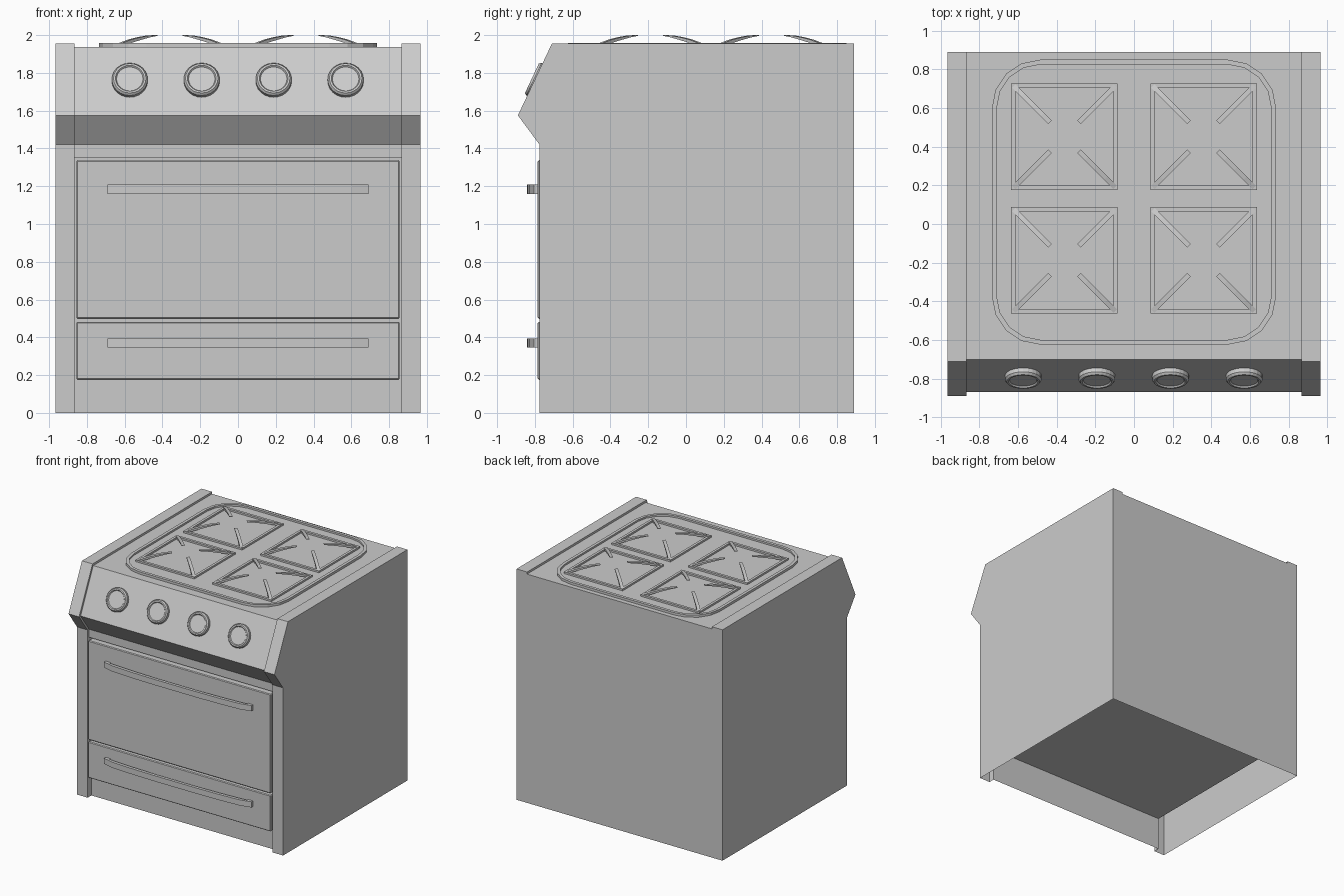
import bpy, bmesh, math
from mathutils import Matrix, Vector

if "Cube" in bpy.data.objects:
    bpy.data.objects.remove(bpy.data.objects["Cube"])


def finish(name, bm, bevel=0):
    bmesh.ops.recalc_face_normals(bm, faces=bm.faces)
    me = bpy.data.meshes.new(name)
    bm.to_mesh(me)
    bm.free()
    ob = bpy.data.objects.new(name, me)
    bpy.context.collection.objects.link(ob)
    if bevel:
        m = ob.modifiers.new("bevel", 'BEVEL')
        m.width, m.segments = bevel, 1
    return ob


def loft(bm, rings, closed=True, cap_start=False, cap_end=False):
    loops = [[bm.verts.new(p) for p in r] for r in rings]
    n = len(loops[0])
    for a, b in zip(loops, loops[1:]):
        for i in range(n if closed else n - 1):
            j = (i + 1) % n
            bm.faces.new((a[i], a[j], b[j], b[i]))
    if cap_start:
        bm.faces.new(loops[0])
    if cap_end:
        bm.faces.new(loops[-1])


def box(name, x0, x1, y0, y1, z0, z1, bevel=0):
    bm = bmesh.new()
    loft(bm, [[(x0, y0, z), (x1, y0, z), (x1, y1, z), (x0, y1, z)] for z in (z0, z1)], True, True, True)
    return finish(name, bm, bevel)


# Body shell: raised side profile and inset centre profile, open underneath
side = [(-.775, 0), (-.775, 1.34), (-.775, 1.37), (-.775, 1.42), (-.89, 1.575),
        (-.71, 1.955), (.89, 1.955), (.89, 0)]
centre = [(-.725, 0), (-.725, 1.352), (-.757, 1.352), (-.757, 1.42), (-.87, 1.575),
          (-.70, 1.937), (.89, 1.937), (.89, 0)]
stations = [(-.965, side), (-.866, side), (-.866, centre), (.866, centre), (.866, side), (.965, side)]
bm = bmesh.new()
loft(bm, [[(x, y, z) for y, z in prof] for x, prof in stations], False, True, True)
bmesh.ops.dissolve_degenerate(bm, dist=1e-5, edges=bm.edges)
finish("body_shell", bm)

# Floor plate inside the body
bm = bmesh.new()
bm.faces.new([bm.verts.new((x, y, .28)) for x, y in ((-.866, -.725), (-.866, .89), (.866, .89), (.866, -.725))])
finish("floor_plate", bm)

# Oven door and drawer
box("oven_door", -.855, .855, -.785, -.725, .498, 1.338, .006)
box("drawer_front", -.855, .855, -.785, -.725, .175, .482, .006)


# Bowed handles
def handle(name, z0, z1):
    half = [(.69, .645, -.783, -.783), (.69, .645, -.806, -.797), (.60, .60, -.828, -.802),
            (.42, .42, -.838, -.812), (.2, .2, -.843, -.818)]
    rows = half + [(-a, -b, c, d) for a, b, c, d in reversed(half)]
    bm = bmesh.new()
    loft(bm, [[(a, c, z0), (a, c, z1), (b, d, z1), (b, d, z0)] for a, b, c, d in rows], True, True, True)
    finish(name, bm)


handle("door_handle", 1.16, 1.208)
handle("drawer_handle", .345, .393)

# Control knobs: lathed raised rings on the sloped panel
slope = math.atan2(.362, .17)
for i in range(4):
    bm = bmesh.new()
    prof = [(.095, -.005), (.095, .022), (.086, .034), (.076, .034), (.07, .026)]
    n = 24
    loft(bm, [[(r * math.cos(2 * math.pi * k / n), r * math.sin(2 * math.pi * k / n), h)
               for k in range(n)] for r, h in prof], True, False, True)
    knob = finish("control_knob_%d" % (i + 1), bm)
    up = Vector((0, math.cos(slope), math.sin(slope)))
    out = Vector((0, -math.sin(slope), math.cos(slope)))
    rot = Matrix((Vector((1, 0, 0)), up, out)).transposed().to_4x4()
    knob.matrix_world = Matrix.Translation((-.573 + .381 * i, -.785, 1.757)) @ rot


# Cooktop tray with a raised rounded rim
def rounded(inset, z, segs=4):
    hx, hy, r, cy = .735 - inset, .737 - inset, .25 - inset, .113
    pts = []
    for q, (sx, sy) in enumerate(((1, 1), (-1, 1), (-1, -1), (1, -1))):
        for k in range(segs + 1):
            a = math.pi / 2 * (q + k / segs)
            pts.append((sx * (hx - r) + r * math.cos(a), cy + sy * (hy - r) + r * math.sin(a), z))
    return pts


bm = bmesh.new()
loft(bm, [rounded(0, 1.936), rounded(0, 1.957), rounded(.025, 1.957), rounded(.025, 1.942)], True, False, True)
finish("cooktop_tray", bm)

# Burner grates: square frame with four curved prongs each
prong = [(.262, 1.942, 1.958), (.215, 1.958, 1.976), (.165, 1.974, 1.989),
         (.115, 1.988, 1.998), (.075, 1.996, 2.0)]
for i, (cx, cy) in enumerate(((-.36, .452), (.36, .452), (-.36, -.188), (.36, -.188))):
    bm = bmesh.new()

    def square(h, z):
        return [(cx + h * a, cy + h * b, z) for a, b in ((-1, -1), (1, -1), (1, 1), (-1, 1))]

    loft(bm, [square(.275, 1.94), square(.275, 1.957), square(.253, 1.957), square(.253, 1.94), square(.275, 1.94)])
    for sx in (-1, 1):
        for sy in (-1, 1):
            rings = []
            for d, lo, hi in prong:
                w = .009
                a = (cx + sx * (d + w), cy + sy * (d - w))
                b = (cx + sx * (d - w), cy + sy * (d + w))
                rings.append([(*a, lo), (*b, lo), (*b, hi), (*a, hi)])
            loft(bm, rings, True, True, True)
    bmesh.ops.remove_doubles(bm, verts=bm.verts, dist=1e-5)
    finish("burner_grate_%d" % (i + 1), bm)
